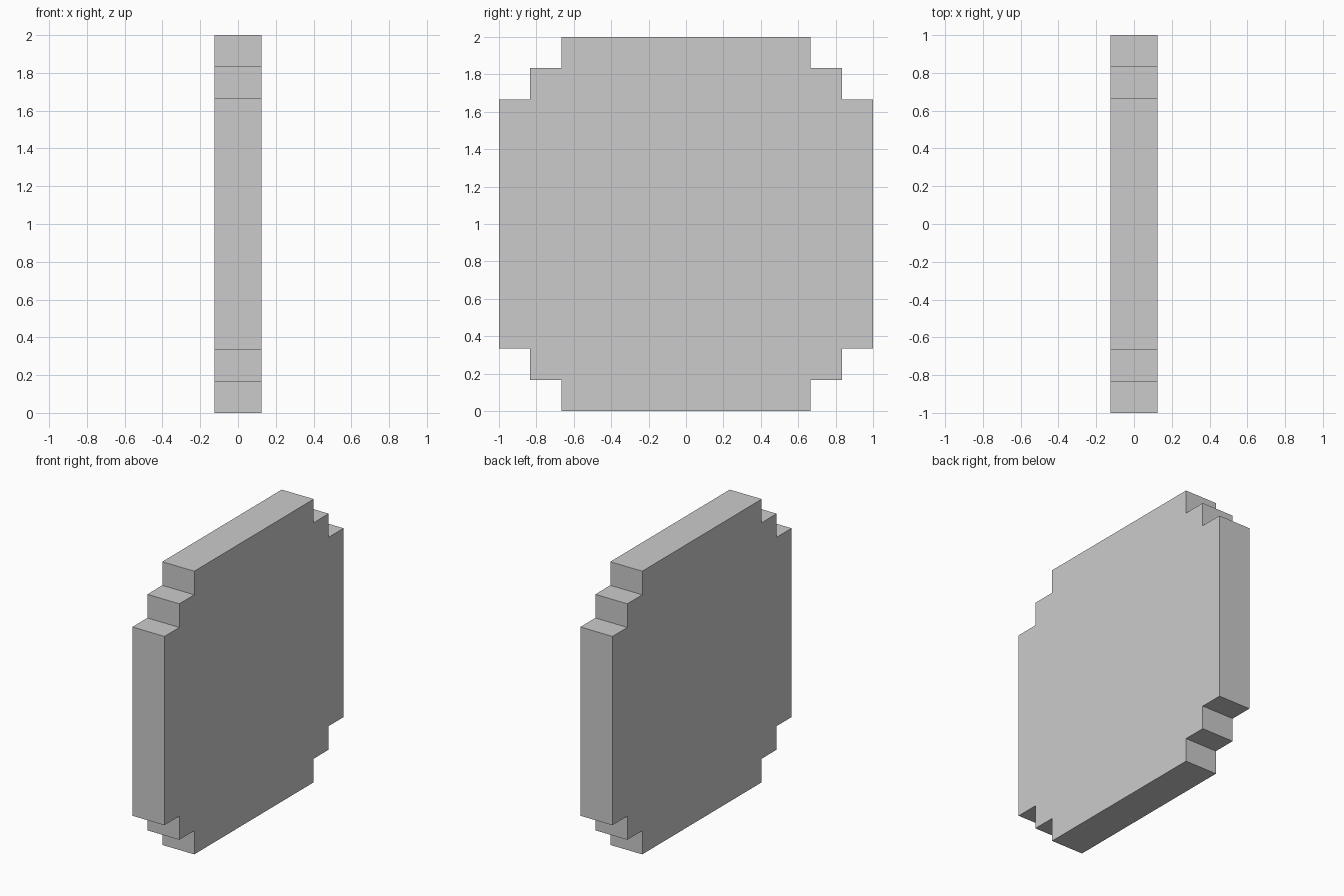
import bpy, bmesh

if "Cube" in bpy.data.objects:
    bpy.data.objects.remove(bpy.data.objects["Cube"])

STEP = 1 / 6       # size of one corner stair step
HALF_T = 0.125     # half the plate thickness

# One quarter of the stepped outline, as (y, z) offsets from the centre
quarter = [(1, 1 - 2 * STEP), (1 - STEP, 1 - 2 * STEP), (1 - STEP, 1 - STEP),
           (1 - 2 * STEP, 1 - STEP), (1 - 2 * STEP, 1)]

# Rotate the quarter four times to close the outline
outline = []
pts = quarter
for _ in range(4):
    outline += pts
    pts = [(-z, y) for y, z in pts]

# Extrude the outline along x into a solid plate
bm = bmesh.new()
face = bm.faces.new([bm.verts.new((-HALF_T, y, z + 1)) for y, z in outline])
ext = bmesh.ops.extrude_face_region(bm, geom=[face], use_keep_orig=True)
moved = [g for g in ext["geom"] if isinstance(g, bmesh.types.BMVert)]
bmesh.ops.translate(bm, verts=moved, vec=(2 * HALF_T, 0, 0))
bmesh.ops.recalc_face_normals(bm, faces=bm.faces)

mesh = bpy.data.meshes.new("stepped_disc")
bm.to_mesh(mesh)
bm.free()
bpy.context.collection.objects.link(bpy.data.objects.new("stepped_disc", mesh))
